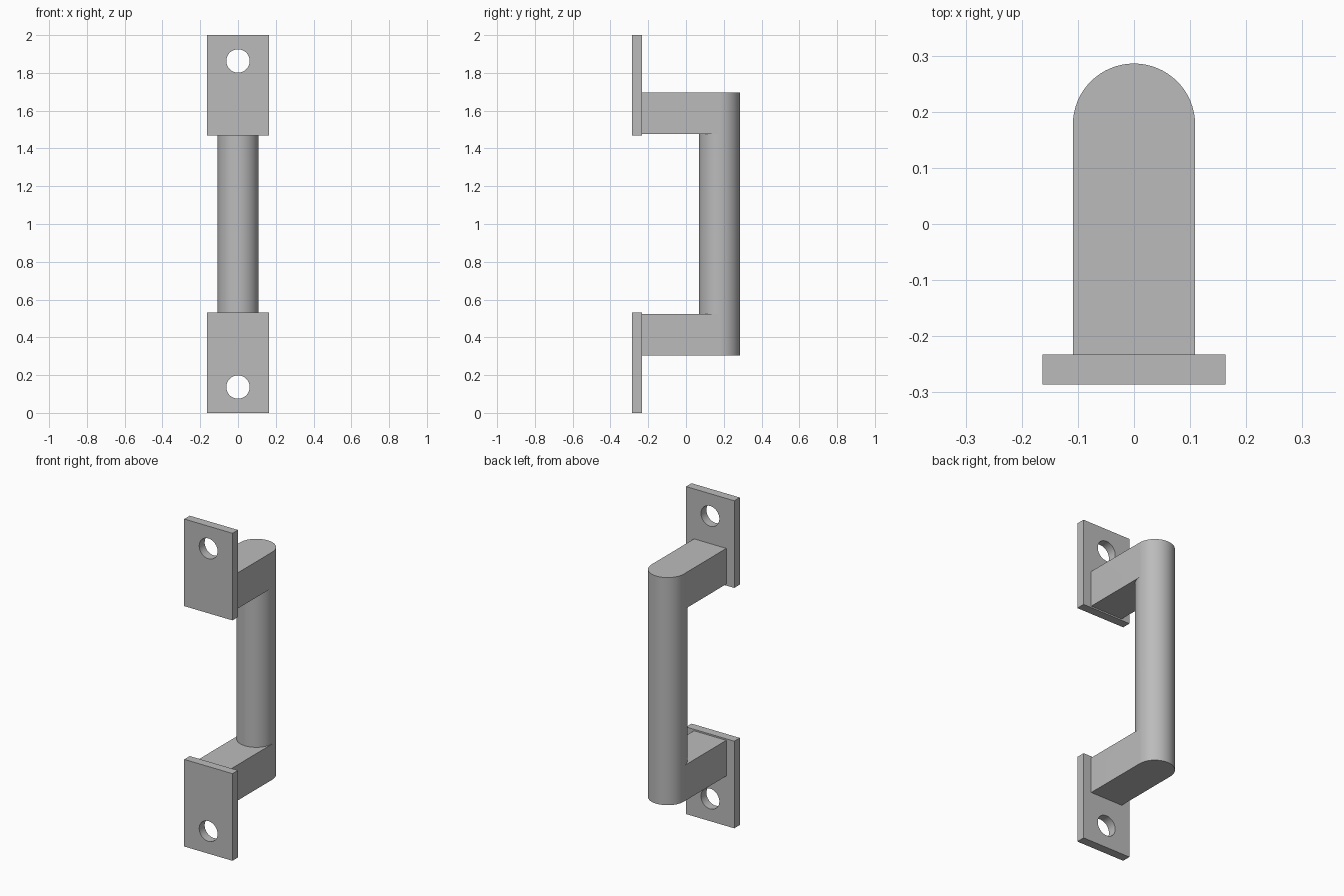
import bpy
import bmesh
import math
from mathutils import Matrix

cube = bpy.data.objects.get("Cube")
if cube:
    bpy.data.objects.remove(cube, do_unlink=True)

# Main dimensions
HEIGHT = 2.0
DEPTH = 0.286           # half depth
PLATE_W, PLATE_H, PLATE_T = 0.326, 0.532, 0.053
HOLE_Z, HOLE_R = 0.137, 0.062
GRIP_R = 0.109
GRIP_Y = DEPTH - GRIP_R
ARM_LOW, ARM_HIGH = 0.305, 0.523
PLATE_BACK = PLATE_T - DEPTH

# Single metal colour
metal = bpy.data.materials.new("grey metal")
metal.use_nodes = True
metal.diffuse_color = (0.5, 0.5, 0.5, 1)
metal.node_tree.nodes["Principled BSDF"].inputs["Base Color"].default_value = (0.5, 0.5, 0.5, 1)


def add_object(name, bm):
    mesh = bpy.data.meshes.new(name)
    bm.to_mesh(mesh)
    bm.free()
    mesh.materials.append(metal)
    obj = bpy.data.objects.new(name, mesh)
    bpy.context.collection.objects.link(obj)
    return obj


def box(name, x, y, z):
    """Box spanning the given (low, high) ranges."""
    bm = bmesh.new()
    size = [b - a for a, b in (x, y, z)]
    centre = [(a + b) / 2 for a, b in (x, y, z)]
    bmesh.ops.create_cube(bm, size=1, matrix=Matrix.Translation(centre) @ Matrix.Diagonal((*size, 1)))
    return add_object(name, bm)


def cylinder(name, centre, radius, length, segments, tilt=0):
    bm = bmesh.new()
    bmesh.ops.create_cone(bm, cap_ends=True, segments=segments, radius1=radius, radius2=radius, depth=length,
                          matrix=Matrix.Translation(centre) @ Matrix.Rotation(tilt, 4, "X"))
    return add_object(name, bm)


def combine(target, tool, operation):
    """Apply a boolean and discard the tool object."""
    mod = target.modifiers.new("combine", "BOOLEAN")
    mod.operation, mod.object, mod.solver = operation, tool, "EXACT"
    bpy.context.view_layer.objects.active = target
    bpy.ops.object.modifier_apply(modifier=mod.name)
    bpy.data.objects.remove(tool, do_unlink=True)


def smooth(obj):
    bpy.ops.object.select_all(action="DESELECT")
    obj.select_set(True)
    bpy.context.view_layer.objects.active = obj
    bpy.ops.object.shade_smooth_by_angle(angle=math.radians(30))


# Round upright grip, running the full height of both arms
handle = cylinder("handle", (0, GRIP_Y, HEIGHT / 2), GRIP_R, HEIGHT - 2 * ARM_LOW, 64)

for side in ("lower", "upper"):
    def span(low, high):
        return (low, high) if side == "lower" else (HEIGHT - high, HEIGHT - low)

    # Square arm merging into the grip
    arm = box(side + "_arm", (-GRIP_R, GRIP_R), (PLATE_BACK, GRIP_Y), span(ARM_LOW, ARM_HIGH))
    combine(handle, arm, "UNION")

    # Mounting plate with a screw hole near its outer end
    plate = box(side + "_mounting_plate", (-PLATE_W / 2, PLATE_W / 2), (-DEPTH, PLATE_BACK), span(0, PLATE_H))
    drill = cylinder("drill", (0, -DEPTH, span(HOLE_Z, HOLE_Z)[0]), HOLE_R, 4 * PLATE_T, 48, math.pi / 2)
    combine(plate, drill, "DIFFERENCE")
    smooth(plate)

smooth(handle)
